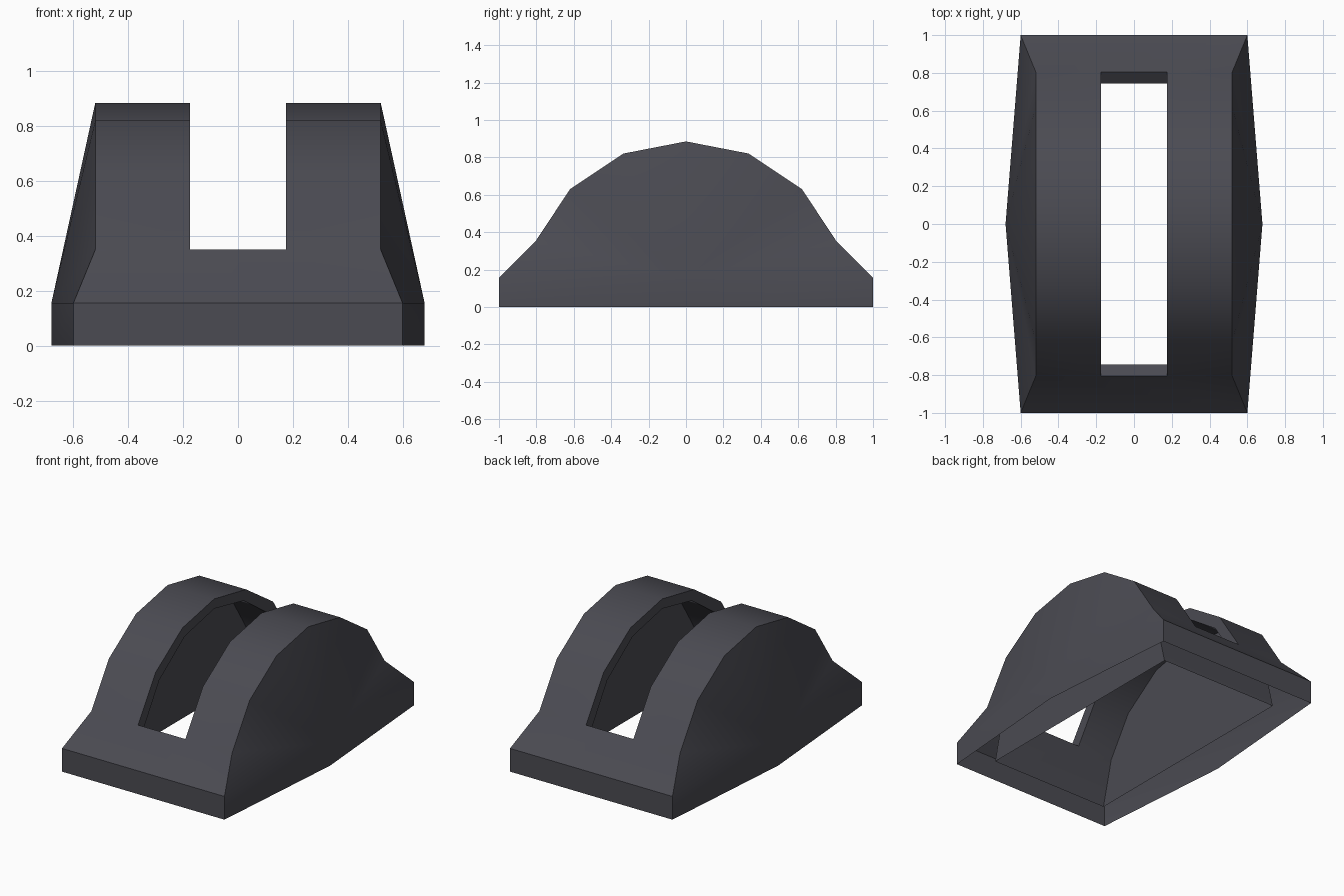
import bpy, bmesh

if "Cube" in bpy.data.objects:
    bpy.data.objects.remove(bpy.data.objects["Cube"])

SLOT = 0.175   # half width of the open slot
# arched sections (y, z), front to back; the ends are the base lines
half_outer = [(-1, 0.155), (-0.805, 0.35), (-0.62, 0.63), (-0.335, 0.82)]
half_inner = [(-0.82, 0), (-0.745, 0.305), (-0.58, 0.565), (-0.31, 0.755)]


def full(half, top):
    return half + [(0, top)] + [(-y, z) for y, z in reversed(half)]


outer = full(half_outer, 0.885)
inner = full(half_inner, 0.82)
bm = bmesh.new()


def face(*pts):
    return bm.faces.new([bm.verts.new(p) for p in pts])


def arch(prof, w_base, w):
    """Two arched bands either side of the slot, joined by an end panel at front and back."""
    for a, b in zip(prof[1:-2], prof[2:-1]):
        for s in (-1, 1):
            face((s * SLOT, *a), (s * w, *a), (s * w, *b), (s * SLOT, *b))
    for a, b in ((prof[0], prof[1]), (prof[-1], prof[-2])):
        face((-w_base, *a), (w_base, *a), (w, *b), (SLOT, *b), (-SLOT, *b), (-w, *b))


# outer and inner skins
arch(outer, 0.6, 0.52)
arch(inner, 0.44, 0.44)

# slot rim between the skins
for i in range(1, len(outer) - 2):
    for s in (-1, 1):
        face((s * SLOT, *outer[i]), (s * SLOT, *outer[i + 1]),
             (s * SLOT, *inner[i + 1]), (s * SLOT, *inner[i]))
for i in (1, -2):
    face((-SLOT, *outer[i]), (SLOT, *outer[i]), (SLOT, *inner[i]), (-SLOT, *inner[i]))

for s in (-1, 1):
    # inner side walls
    face(*[(s * 0.44, y, z) for y, z in inner])
    # outer sides fan out from the bulge in the middle of the base
    rim = [(s * (0.6 if abs(y) == 1 else 0.52), y, z) for y, z in outer]
    for a, b in zip(rim, rim[1:]):
        face((s * 0.68, 0, 0.155), a, b)

# skirt around the base, open underneath
base = [(-0.6, -1), (0.6, -1), (0.68, 0), (0.6, 1), (-0.6, 1), (-0.68, 0)]
for a, b in zip(base, base[1:] + base[:1]):
    face((*a, 0), (*b, 0), (*b, 0.155), (*a, 0.155))

bmesh.ops.remove_doubles(bm, verts=bm.verts, dist=1e-4)
bmesh.ops.recalc_face_normals(bm, faces=bm.faces)
# make sure the skirt faces outwards
bm.faces.ensure_lookup_table()
front = min(bm.faces, key=lambda f: f.calc_center_median().y)
if front.normal.y > 0:
    bmesh.ops.reverse_faces(bm, faces=bm.faces)

mesh = bpy.data.meshes.new("slotted_cover")
bm.to_mesh(mesh)
bm.free()
obj = bpy.data.objects.new("slotted_cover", mesh)
bpy.context.collection.objects.link(obj)

mat = bpy.data.materials.new("dark slate grey")
mat.diffuse_color = (0.07, 0.07, 0.085, 1)
mat.use_nodes = True
mat.node_tree.nodes["Principled BSDF"].inputs["Base Color"].default_value = mat.diffuse_color
mesh.materials.append(mat)

bpy.context.view_layer.objects.active = obj
obj.select_set(True)
bpy.ops.object.shade_smooth_by_angle(angle=0.52)
